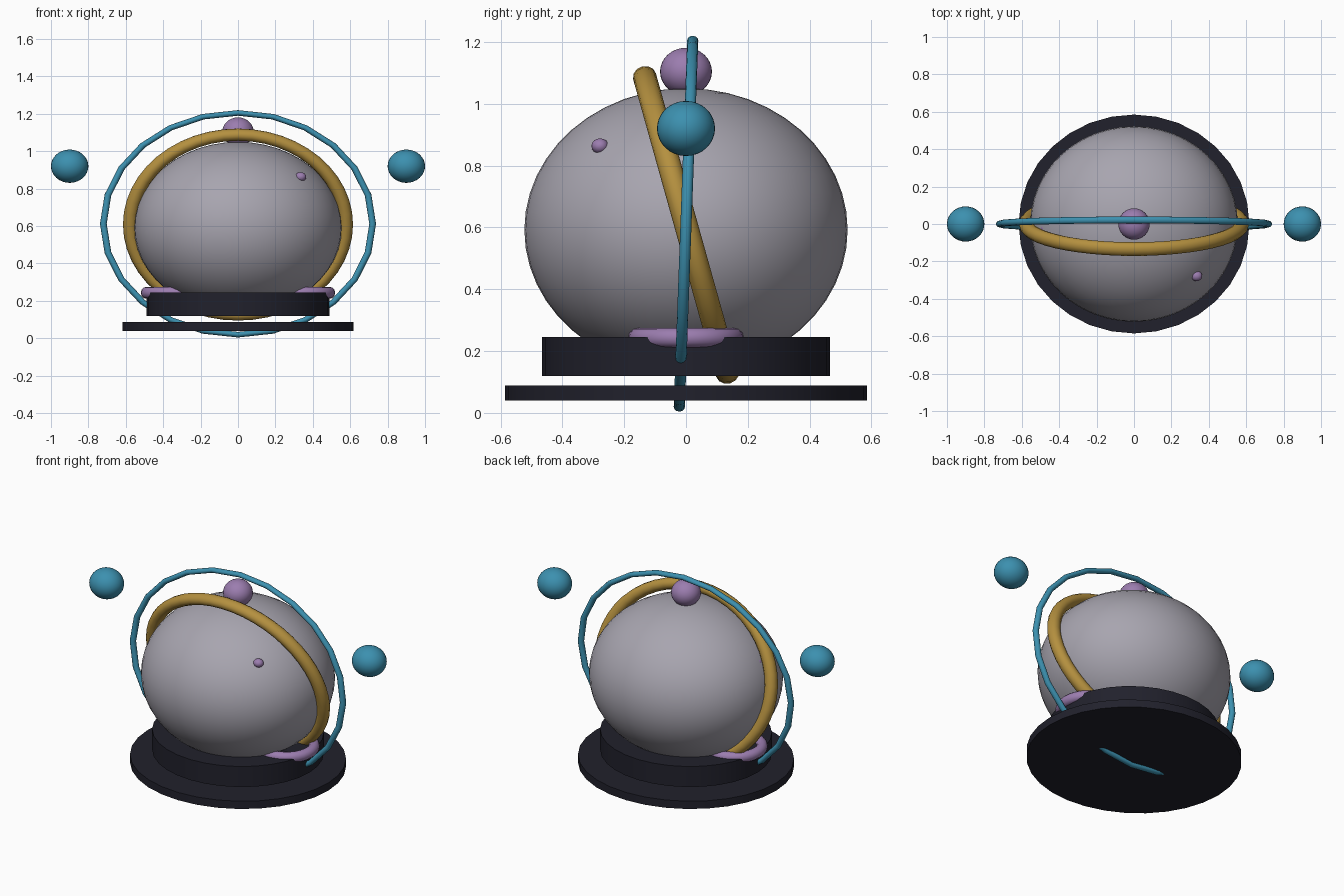
import bpy, math

if "Cube" in bpy.data.objects:
    bpy.data.objects.remove(bpy.data.objects["Cube"])


def material(name, rgb):
    m = bpy.data.materials.new(name)
    m.diffuse_color = (*rgb, 1)
    m.use_nodes = True
    m.node_tree.nodes["Principled BSDF"].inputs["Base Color"].default_value = m.diffuse_color
    return m


GREY = material("pale_grey", (0.39, 0.375, 0.43))
GOLD = material("gold", (0.46, 0.28, 0.05))
TEAL = material("teal", (0.045, 0.28, 0.43))
PURPLE = material("soft_purple", (0.33, 0.205, 0.43))
DARK = material("dark_slate", (0.015, 0.015, 0.025))


def finish(name, mat, scale=(1, 1, 1)):
    ob = bpy.context.object
    ob.name = name
    ob.scale = scale
    ob.data.materials.append(mat)
    bpy.ops.object.shade_smooth_by_angle(angle=math.radians(50))
    return ob


def ball(name, mat, loc, radii, seg=32):
    bpy.ops.mesh.primitive_uv_sphere_add(segments=seg, ring_count=seg // 2, radius=1, location=loc)
    return finish(name, mat, radii)


def disc(name, mat, z0, z1, rx, ry):
    bpy.ops.mesh.primitive_cylinder_add(vertices=32, radius=1, depth=z1 - z0, location=(0, 0, (z0 + z1) / 2))
    return finish(name, mat, (rx, ry, 1))


def ring(name, mat, loc, major, minor, seg, scale=(1, 1, 1), tilt=0):
    bpy.ops.mesh.primitive_torus_add(location=loc, rotation=(tilt, 0, 0), major_radius=major,
                                     minor_radius=minor, major_segments=seg, minor_segments=12)
    return finish(name, mat, scale)


# Stepped stand
disc("stand_lower_plate", DARK, 0.04, 0.088, 0.617, 0.585)
disc("stand_upper_plate", DARK, 0.119, 0.246, 0.49, 0.465)

# Squashed globe with a top knob
ball("globe", GREY, (0, 0, 0.592), (0.555, 0.523, 0.458), 48)
ball("top_knob", PURPLE, (0, 0, 1.104), (0.084, 0.084, 0.077))

# Small studs on the globe, the left one mostly under the gold band
ball("stud_right", PURPLE, (0.335, -0.278, 0.863), (0.03, 0.028, 0.025), 16)
ball("stud_left", PURPLE, (-0.468, -0.022, 0.788), (0.03, 0.028, 0.025), 16)

# Upright bands: the gold one leans forward, the teal one slightly back
ring("gold_band", GOLD, (0, 0, 0.608), 0.577, 0.038, 48, (1, 0.865, 1), math.radians(90 + 15.6))
ring("teal_hoop", TEAL, (0, 0, 0.612), 0.72, 0.018, 24, (1, 0.824, 1), math.radians(90 - 2.1))

# Floating orbs and foot rings on both sides
for side, s in (("left", -1), ("right", 1)):
    ball("orb_" + side, TEAL, (s * 0.9, 0, 0.92), (0.1, 0.094, 0.089))
    ring("foot_ring_" + side, PURPLE, (s * 0.325, 0, 0.243), 0.163, 0.032, 32, (1, 0.96, 1))
